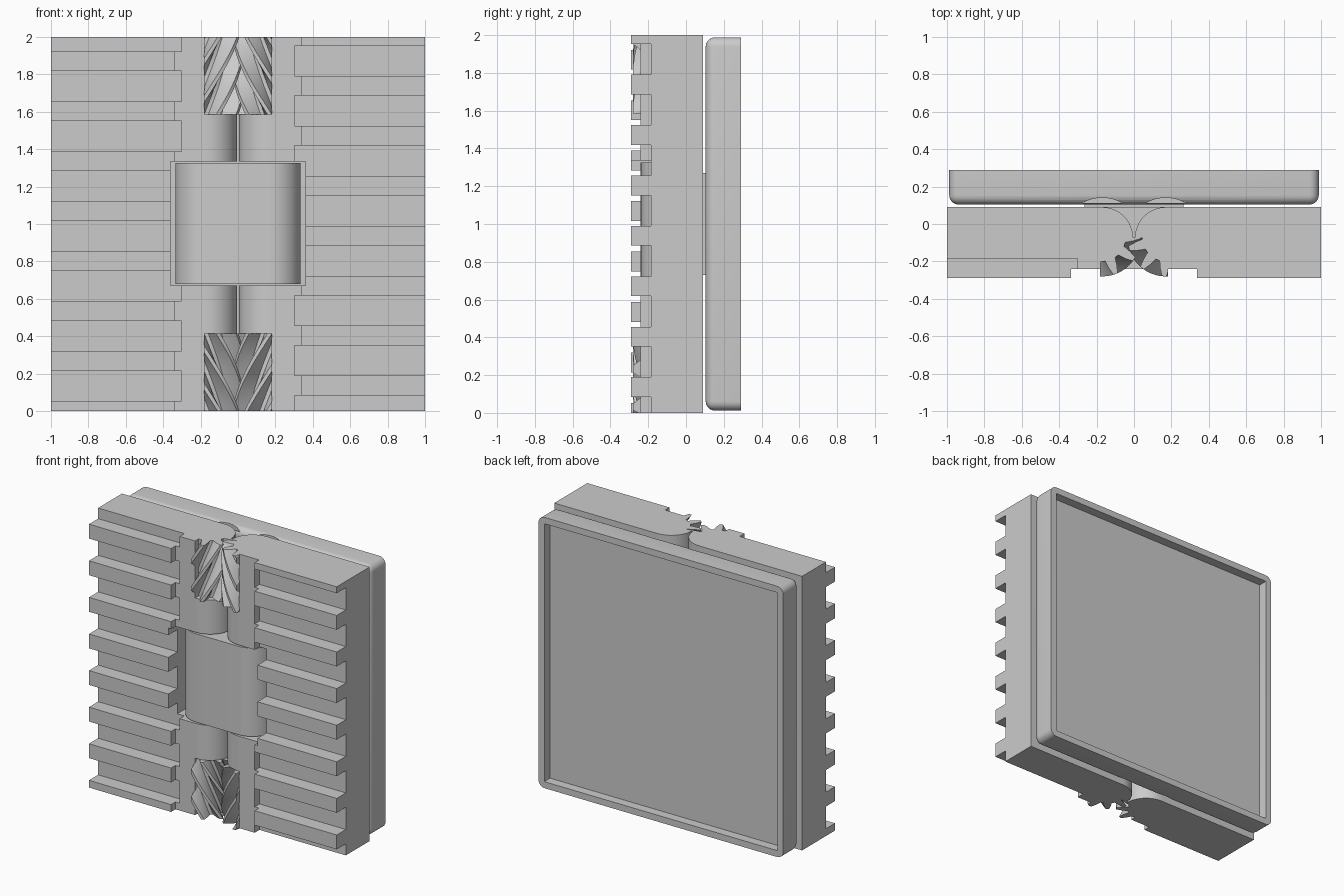
import bpy, bmesh, math
from math import sin, cos, pi, radians

if "Cube" in bpy.data.objects:
    bpy.data.objects.remove(bpy.data.objects["Cube"])

grey = bpy.data.materials.new("plain_grey")
grey.diffuse_color = (0.6, 0.6, 0.6, 1)
grey.use_nodes = True
grey.node_tree.nodes["Principled BSDF"].inputs["Base Color"].default_value = grey.diffuse_color

HX, HY, R = 0.17, -0.075, 0.165     # hinge axes (mirrored on x) and barrel radius


def finish(name, bm):
    bmesh.ops.recalc_face_normals(bm, faces=bm.faces)
    me = bpy.data.meshes.new(name)
    bm.to_mesh(me)
    bm.free()
    ob = bpy.data.objects.new(name, me)
    me.materials.append(grey)
    bpy.context.collection.objects.link(ob)
    return ob


def add_prism(bm, pts, z0, z1):
    lo = [bm.verts.new((x, y, z0)) for x, y in pts]
    hi = [bm.verts.new((x, y, z1)) for x, y in pts]
    bm.faces.new(lo)
    bm.faces.new(hi)
    n = len(pts)
    for i in range(n):
        j = (i + 1) % n
        bm.faces.new((lo[i], lo[j], hi[j], hi[i]))


def prisms(name, items):
    bm = bmesh.new()
    for pts, z0, z1 in items:
        add_prism(bm, pts, z0, z1)
    return finish(name, bm)


def rect(x0, x1, y0, y1):
    return [(x0, y0), (x1, y0), (x1, y1), (x0, y1)]


def arc(cx, cy, r, a0, a1, n=24):
    return [(cx + r * cos(radians(a0 + (a1 - a0) * i / n)),
             cy + r * sin(radians(a0 + (a1 - a0) * i / n))) for i in range(n + 1)]


def flip(pts, s):
    return [(x * s, y) for x, y in pts]


def cut(ob, cutter, operation='DIFFERENCE'):
    mod = ob.modifiers.new("cut", 'BOOLEAN')
    mod.operation = operation
    mod.solver = 'EXACT'
    mod.object = cutter
    bpy.context.view_layer.objects.active = ob
    bpy.ops.object.modifier_apply(modifier=mod.name)
    bpy.data.objects.remove(cutter, do_unlink=True)


def smooth(ob, angle=30):
    bpy.ops.object.select_all(action='DESELECT')
    ob.select_set(True)
    bpy.context.view_layer.objects.active = ob
    bpy.ops.object.shade_smooth_by_angle(angle=radians(angle))


# Hinged halves: slab ending in a round barrel, then grooves and pockets cut out
profile = ([(-1, 0.09), (-1, -0.29), (-0.337, -0.29), (-0.337, -0.24), (-0.18, -0.24)]
           + arc(-HX, HY, R, -90, 90) + [(-0.18, 0.09)])
for side, s, first in (("left", -1, 2.003), ("right", 1, 1.872)):
    half = prisms(side + "_half", [(flip(profile, -s), 0, 2)])
    # horizontal grooves leaving raised ribs
    groove = flip(rect(-1.1, -0.303, -0.4, -0.185), -s)
    cut(half, prisms("groove_cutter", [(groove, first - 0.267 * k - 0.081, first - 0.267 * k + 0.081)
                                       for k in range(8)]))
    # central pocket for the hinge block
    cut(half, prisms("pocket_cutter", [(flip(rect(-0.36, 0.1, -0.4, 0.2), -s), 0.67, 1.335)]))
    # notches at both ends where the gears sit
    notch = flip(rect(-0.178, 0.1, -0.4, HY), -s)
    cut(half, prisms("notch_cutter", [(notch, -0.1, 0.415), (notch, 1.585, 2.1)]))
    smooth(half)


# Helical gears, meshing at the middle, trimmed to the front inner quadrant
def gear(name, s, z0, z1, twist_lo, twist_hi, phase, teeth=10, layers=16):
    step = 2 * pi / teeth
    tooth = [(-0.36, 0.125), (-0.22, 0.165), (-0.09, 0.205),
             (0.09, 0.205), (0.22, 0.165), (0.36, 0.125)]
    shape = [((i + phase + f) * step, r) for i in range(teeth) for f, r in tooth]
    bm = bmesh.new()
    rows = []
    for k in range(layers + 1):
        f = k / layers
        tw = twist_lo + (twist_hi - twist_lo) * f
        rows.append([bm.verts.new((-s * (-HX + r * cos(a + tw)), HY + r * sin(a + tw),
                                   z0 + (z1 - z0) * f)) for a, r in shape])
    n = len(shape)
    for lo, hi in zip(rows, rows[1:]):
        for i in range(n):
            j = (i + 1) % n
            bm.faces.new((lo[i], lo[j], hi[j]))
            bm.faces.new((lo[i], hi[j], hi[i]))
    bm.faces.new(rows[0])
    bm.faces.new(rows[-1])
    ob = finish(name, bm)
    keep = flip(rect(-0.182, 0.1, -0.4, HY + 0.003), -s)
    cut(ob, prisms("gear_trim", [(keep, z0 - 0.1, z1 + 0.1)]), 'INTERSECT')
    smooth(ob, 25)


for side, s, phase in (("left", -1, 0), ("right", 1, 0.5)):
    gear(side + "_lower_gear", s, 0, 0.415, 1.3, 0, phase)
    gear(side + "_upper_gear", s, 1.585, 2, 0, 1.3, phase)

# Hinge block linking both axes
block = arc(HX, HY, R, -90, 90) + arc(-HX, HY, R, 90, 270)
smooth(prisms("hinge_block", [(block, 0.68, 1.325)]))

# Connector between hinge block and tray
prisms("connector", [(rect(-0.265, 0.265, 0.08, 0.15), 0.73, 1.27)])

# Tray: rounded plate with a shallow recess in its back
bm = bmesh.new()
add_prism(bm, rect(-0.988, 0.988, 0.104, 0.29), 0.012, 1.988)
bmesh.ops.recalc_face_normals(bm, faces=bm.faces)
edges = [e for e in bm.edges if min(v.co.y for v in e.verts) < 0.2]
bmesh.ops.bevel(bm, geom=edges, offset=0.05, segments=6, profile=0.5, affect='EDGES')
bm.normal_update()
back = max(bm.faces, key=lambda f: f.calc_center_median().y)
bmesh.ops.inset_region(bm, faces=[back], thickness=0.047, use_even_offset=True)
floor = bmesh.ops.extrude_discrete_faces(bm, faces=[back])["faces"][0]
bmesh.ops.translate(bm, verts=floor.verts, vec=(0, -0.067, 0))
tray = finish("tray", bm)
# clearance channels for the barrels
cut(tray, prisms("channel_cutter", [(arc(x, HY, 0.215, 60, 120, 16), -0.1, 2.1)
                                    for x in (-HX, HX)]))
smooth(tray)
